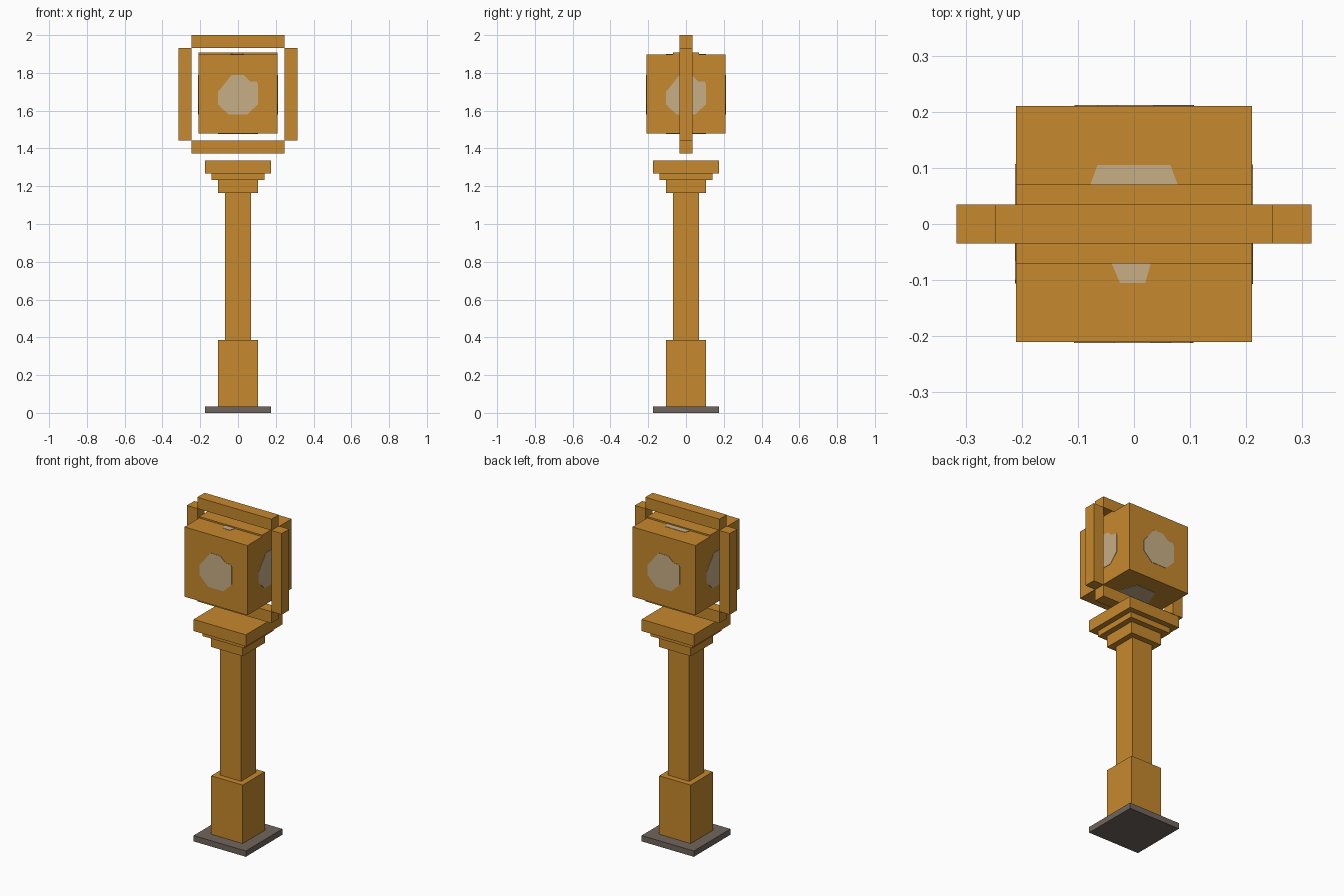
import bpy, bmesh, math
from mathutils import Matrix, Vector

if "Cube" in bpy.data.objects:
    bpy.data.objects.remove(bpy.data.objects["Cube"])


def material(name, rgb):
    m = bpy.data.materials.new(name)
    m.diffuse_color = (*rgb, 1)
    m.use_nodes = True
    m.node_tree.nodes["Principled BSDF"].inputs["Base Color"].default_value = m.diffuse_color
    return m


GOLD = material("golden_ochre", (0.565, 0.25, 0.027))
CREAM = material("pale_cream", (0.57, 0.425, 0.24))
STONE = material("stone_grey", (0.165, 0.13, 0.11))


def finish(name, bm, mat):
    mesh = bpy.data.meshes.new(name)
    bmesh.ops.recalc_face_normals(bm, faces=bm.faces)
    bm.to_mesh(mesh)
    bm.free()
    mesh.materials.append(mat)
    ob = bpy.data.objects.new(name, mesh)
    bpy.context.collection.objects.link(ob)
    return ob


def box(name, hx, hy, z0, z1, x=0.0, mat=GOLD):
    """Box from half widths and a height range."""
    bm = bmesh.new()
    bmesh.ops.create_cube(bm, size=1)
    bmesh.ops.scale(bm, vec=(2 * hx, 2 * hy, z1 - z0), verts=bm.verts)
    bmesh.ops.translate(bm, vec=(x, 0, (z0 + z1) / 2), verts=bm.verts)
    return finish(name, bm, mat)


def patch(name, outline, rot):
    """Thin plate on one face of the lamp; the outline is drawn on the front face."""
    bm = bmesh.new()
    verts = [bm.verts.new((x, -HALF + 0.001, z)) for x, z in outline]
    face = bm.faces.new(verts)
    ext = bmesh.ops.extrude_face_region(bm, geom=[face], use_keep_orig=True)
    moved = [v for v in ext["geom"] if isinstance(v, bmesh.types.BMVert)]
    bmesh.ops.translate(bm, vec=(0, -0.003, 0), verts=moved)
    bmesh.ops.transform(bm, matrix=Matrix.Translation((0, 0, LAMP_Z)) @ rot, verts=bm.verts)
    return finish(name, bm, CREAM)


# Foot, post and stepped capital
box("base_plate", 0.174, 0.174, 0.0, 0.035, mat=STONE)
box("pedestal", 0.105, 0.105, 0.035, 0.387)
box("post", 0.07, 0.07, 0.387, 1.163)
for i, (half, z0, z1) in enumerate([(0.105, 1.163, 1.233), (0.14, 1.233, 1.267), (0.174, 1.267, 1.337)]):
    box(f"capital_step_{i + 1}", half, half, z0, z1)

# Frame of four bars around the lamp
box("frame_bottom", 0.247, 0.035, 1.373, 1.443)
box("frame_top", 0.247, 0.035, 1.932, 2.0)
for side, x in (("left", -0.2815), ("right", 0.2815)):
    box(f"frame_{side}", 0.0345, 0.035, 1.443, 1.932, x=x)

# Lamp block with a thin strip along its top
HALF = 0.21
LAMP_Z = 1.688
box("lamp_block", HALF, HALF, LAMP_Z - HALF, LAMP_Z + HALF)
box("lamp_top_strip", HALF, 0.07, LAMP_Z + HALF, 1.907)

# Pale glowing patches, one per lamp face
SIDE = [(-0.035, 0.1), (0.03, 0.1), (0.065, 0.067), (0.1, 0.067), (0.106, 0.05), (0.106, -0.053),
        (0.05, -0.108), (-0.05, -0.108), (-0.107, -0.053), (-0.107, 0.01), (-0.065, 0.062)]
ENDS = [(-0.025, 0.105), (0.02, 0.105), (0.03, 0.07), (0.09, 0.05), (0.106, 0.0), (0.078, -0.07),
        (0.065, -0.105), (-0.065, -0.105), (-0.078, -0.07), (-0.106, 0.0), (-0.09, 0.05), (-0.04, 0.07)]
for i, side in enumerate(("front", "right", "back", "left")):
    patch(f"lamp_patch_{side}", SIDE, Matrix.Rotation(i * math.pi / 2, 4, "Z"))
turn = Matrix.Rotation(math.pi, 4, "Z")
patch("lamp_patch_top", [(-x, z) for x, z in ENDS], turn @ Matrix.Rotation(-math.pi / 2, 4, "X"))
patch("lamp_patch_bottom", ENDS, Matrix.Rotation(math.pi / 2, 4, "X"))
